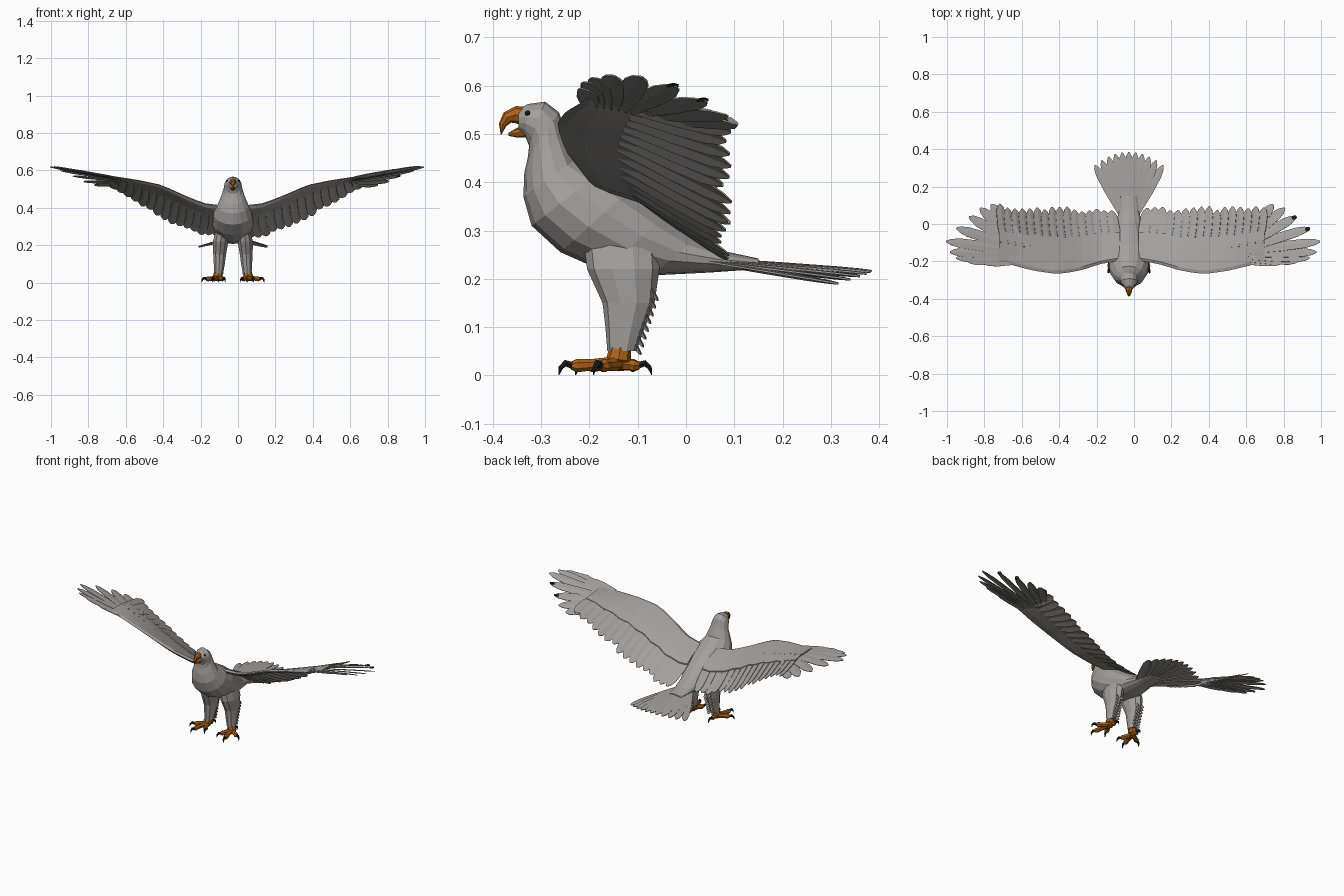
import bpy, bmesh, math, random
from mathutils import Vector as V

if "Cube" in bpy.data.objects:
    bpy.data.objects.remove(bpy.data.objects["Cube"])

random.seed(4)
CX = -0.027  # body midline


def material(name, rgb):
    m = bpy.data.materials.new(name)
    m.diffuse_color = (*rgb, 1)
    m.use_nodes = True
    m.node_tree.nodes["Principled BSDF"].inputs["Base Color"].default_value = m.diffuse_color
    return m


GREY = material("feather grey", (0.36, 0.35, 0.34))
ORANGE = material("beak orange", (0.42, 0.12, 0.01))
BLACK = material("claw black", (0.012, 0.012, 0.012))


def finish(bm, name, mats, thickness=0):
    me = bpy.data.meshes.new(name)
    bm.to_mesh(me)
    bm.free()
    ob = bpy.data.objects.new(name, me)
    bpy.context.collection.objects.link(ob)
    for m in mats:
        me.materials.append(m)
    if thickness:
        mod = ob.modifiers.new("thickness", 'SOLIDIFY')
        mod.thickness = thickness
    return ob


def loft(rings, name, mat):
    """Closed skin through rings with equal point counts."""
    bm = bmesh.new()
    rows = [[bm.verts.new(p) for p in r] for r in rings]
    n = len(rows[0])
    for a, b in zip(rows, rows[1:]):
        for i in range(n):
            j = (i + 1) % n
            bm.faces.new((a[i], a[j], b[j], b[i]))
    bm.faces.new(rows[0])
    bm.faces.new(rows[-1])
    bmesh.ops.recalc_face_normals(bm, faces=bm.faces)
    return finish(bm, name, [mat])


def ellipse(c, a, b, n):
    return [c + a * math.cos(2 * math.pi * i / n) + b * math.sin(2 * math.pi * i / n)
            for i in range(n)]


def tube(path, radii, name, mat, n=7):
    pts = [V(p) for p in path]
    rings = []
    for i, (p, r) in enumerate(zip(pts, radii)):
        d = (pts[min(i + 1, len(pts) - 1)] - pts[max(i - 1, 0)]).normalized()
        side = d.cross(V((0, 0, 1)))
        side = side.normalized() if side.length > 0.05 else V((1, 0, 0))
        rings.append(ellipse(p, side * r, d.cross(side) * r, n))
    return loft(rings, name, mat)


def feather(bm, base, tip, side, width, tip_index=0):
    """Round-ended blade with a slightly raised mid rib."""
    base, tip = V(base), V(tip)
    side = V(side).normalized() * width / 2
    up = side.cross(tip - base).normalized()
    if up.z < 0:
        up = -up
    rows = []
    for t, w in ((0, .75), (.45, 1), (.8, .92), (.93, .6), (1, .14)):
        c = base.lerp(tip, t)
        rows.append([bm.verts.new(p) for p in
                     (c - side * w, c + up * 0.003 * w, c + side * w)])
    for k, (a, b) in enumerate(zip(rows, rows[1:])):
        for i in (0, 1):
            f = bm.faces.new((a[i], a[i + 1], b[i + 1], b[i]))
            f.material_index = tip_index if k >= 2 else 0
            f.normal_update()
            if f.normal.dot(up) < 0:
                f.normal_flip()


# Body and head: top point, bottom point, half width
body = [(-.347, .550, -.347, .508, .022), (-.328, .562, -.333, .495, .036),
        (-.292, .567, -.325, .475, .046), (-.263, .545, -.328, .450, .050),
        (-.248, .500, -.335, .420, .062), (-.225, .450, -.337, .370, .083),
        (-.170, .425, -.320, .310, .105), (-.110, .390, -.260, .255, .112),
        (-.040, .335, -.170, .215, .098), (.020, .285, -.070, .207, .075),
        (.080, .257, .050, .213, .055), (.150, .242, .150, .220, .045)]
loft([ellipse(V((CX, (a + c) / 2, (b + d) / 2)), V((0, (a - c) / 2, (b - d) / 2)),
              V((w, 0, 0)), 14) for a, b, c, d, w in body], "body_and_head", GREY)

# Hooked open beak
tube([(CX, -.330, .535), (CX, -.352, .540), (CX, -.370, .534), (CX, -.380, .519), (CX, -.383, .499)],
     [.021, .018, .013, .008, .001], "upper_beak", ORANGE, 8)
tube([(CX, -.325, .508), (CX, -.350, .502), (CX, -.368, .499)],
     [.015, .010, .003], "lower_beak", ORANGE, 8)

# Wing stations: distance out, leading y z, trailing y z
STATIONS = [(.05, -.195, .405, .08, .240), (.16, -.215, .420, .09, .245),
            (.27, -.250, .465, .085, .285), (.39, -.268, .520, .09, .345),
            (.52, -.250, .546, .095, .420), (.66, -.215, .566, .10, .500),
            (.72, -.205, .578, .105, .530)]


def wing_x(u, s):
    return CX + s * u * (1.022 if s > 0 else .977)


def wing_point(u, t, s, lift=0):
    """Point on the wing: t runs from leading edge to feather tips."""
    for a, b in zip(STATIONS, STATIONS[1:]):
        if u <= b[0]:
            break
    k = (u - a[0]) / (b[0] - a[0])
    yl, zl, yt, zt = [p + (q - p) * k for p, q in zip(a[1:], b[1:])]
    bulge = .02 * math.sin(math.pi * t)
    return V((wing_x(u, s), yl + (yt - yl) * t, zl + (zt - zl) * t + bulge + lift))


PRIMARY_TIPS = [(.80, -.203, .592), (.885, -.198, .607), (.945, -.182, .616),
                (.980, -.150, .622), (1.0, -.093, .620), (.945, -.022, .600),
                (.875, .040, .570), (.815, .085, .540), (.755, .105, .520)]
SECTION = [(0, 0), (.05, .012), (.2, .010), (.40, .008), (.54, .003),
           (.54, -.004), (.35, -.007), (.15, -.016), (.04, -.014)]

for s, label in ((-1, "left"), (1, "right")):
    # Thick front of the wing
    rings = []
    for i in range(14):
        u = .05 + .66 * i / 13
        thin = 1 - .65 * i / 13
        scallop = .025 * (i % 2)
        rings.append([wing_point(u, t + (scallop if t > .5 else 0), s, h * thin)
                      for t, h in SECTION])
    loft(rings, label + "_wing_arm", GREY)

    # Trailing feathers
    bm = bmesh.new()
    for i in range(16):
        u = .07 + .61 * i / 15
        side = wing_point(u + .02, .9, s) - wing_point(u - .02, .9, s)
        side.z += .004
        tip = wing_point(min(u + .025, .72), random.uniform(.94, 1.02), s)
        feather(bm, wing_point(u, .35, s), tip, side, .062)
    finish(bm, label + "_trailing_feathers", [GREY], .003)

    # Spread feathers of the wing tip
    bm = bmesh.new()
    for i, (u, y, z) in enumerate(PRIMARY_TIPS):
        k = i / 8
        base = wing_point(.64 - .04 * k, .06 + .40 * k, s)
        tip = V((wing_x(u, s), y, z))
        side = (tip - base).cross(V((-.2 * s, .3, 1)))
        side.z += .1 * side.length
        feather(bm, base, tip, side, .05 + .012 * k)
    finish(bm, label + "_wingtip_feathers", [GREY], .003)

    # Feathered thigh: z, front y, back y, half width, offset
    thigh = [(.31, -.215, -.06, .030, .055), (.22, -.205, -.055, .043, .066),
             (.15, -.173, -.065, .036, .071), (.10, -.167, -.085, .031, .073),
             (.05, -.163, -.103, .025, .076)]
    loft([ellipse(V((CX + s * o, (f + b) / 2, z)), V((0, (b - f) / 2, 0)), V((w, 0, 0)), 10)
          for z, f, b, w, o in thigh], label + "_leg", GREY)

    # Ragged tufts behind the leg
    bm = bmesh.new()
    for i in range(8):
        z = .19 - .016 * i
        y = -.066 - .035 * i / 7
        for dx in (-.012, .012):
            x = CX + s * .072 + dx
            feather(bm, (x, y - .012, z), (x, y + .008, z - .036), (1, .5 * dx / .012, 0), .02)
    finish(bm, label + "_leg_tufts", [GREY], .002)

    # Foot: shank, four toes and claws
    ankle = V((CX + s * .082, -.140, .03))
    tube([(CX + s * .077, -.135, .062), ankle, ankle + V((0, 0, -.018))],
         [.022, .026, .018], label + "_shank", ORANGE, 8)
    for name, x, y in (("inner", .052, -.205), ("middle", .105, -.238),
                       ("outer", .145, -.178), ("back", .078, -.097)):
        end = V((CX + s * x, y, .020))
        d = (end - ankle)
        d.z = 0
        d.normalize()
        mid = ankle.lerp(end, .55)
        mid.z = .022
        tube([ankle + V((0, 0, -.006)), mid, end - d * .012, end],
             [.016, .012, .014, .008], f"{label}_{name}_toe", ORANGE)
        tube([end - d * .004, end + d * .012 + V((0, 0, .005)),
              end + d * .022 + V((0, 0, -.004)), end + d * .026 + V((0, 0, -.019))],
             [.008, .0075, .005, .001], f"{label}_{name}_claw", BLACK, 6)

    # Eye plate
    bm = bmesh.new()
    bmesh.ops.create_uvsphere(bm, u_segments=8, v_segments=6, radius=.006)
    bmesh.ops.translate(bm, verts=bm.verts, vec=(CX + s * .031, -.328, .543))
    finish(bm, label + "_eye", [BLACK])

# Two dark tips on the right wing
bm = bmesh.new()
for u, y, z in PRIMARY_TIPS[5:7]:
    tip = V((wing_x(u, 1), y, z + .003))
    feather(bm, tip + V((-.022, -.012, -.001)), tip + V((.002, .001, 0)), (-.45, .85, 0), .022)
finish(bm, "dark_feather_tips", [BLACK], .006)

# Tail fan
bm = bmesh.new()
for i in range(11):
    f = (i - 5) / 5
    stack = .006 * (1 - abs(f))
    feather(bm, (CX + .035 * f, .05, .236 + stack),
            (CX + .182 * f, .385 - .07 * f * f, .212 + stack - .02 * f * f),
            (1, -.4 * f, .08), .05)
finish(bm, "tail_feathers", [GREY], .004)
